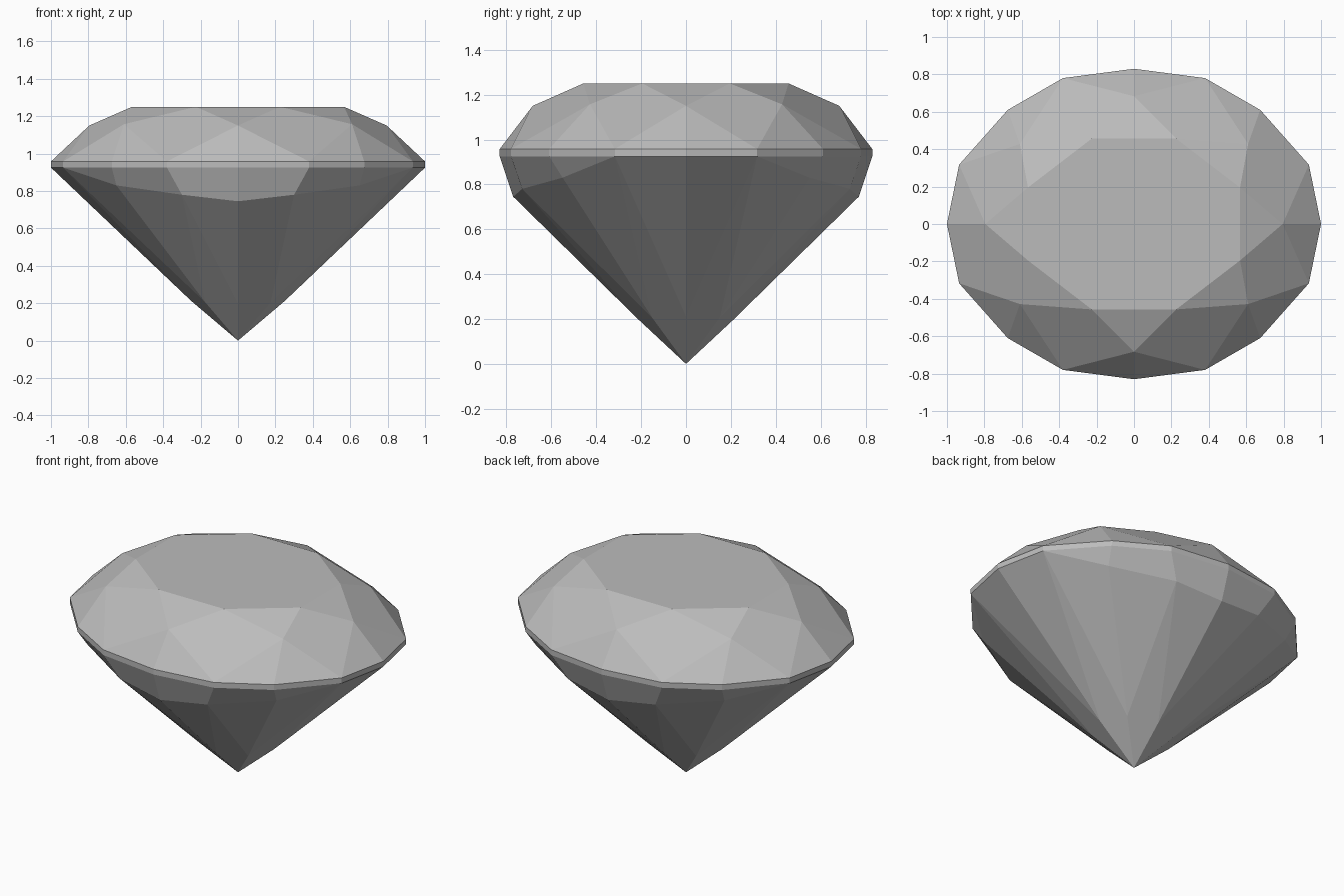
import bpy
import bmesh

cube = bpy.data.objects.get("Cube")
if cube:
    bpy.data.objects.remove(cube, do_unlink=True)

# One grey stone colour
stone = bpy.data.materials.new("grey stone")
stone.use_nodes = True
grey = (0.5, 0.5, 0.5, 1)
stone.diffuse_color = grey
stone.node_tree.nodes["Principled BSDF"].inputs["Base Color"].default_value = grey

# Quarter rings from the side (+x) to the back (+y); None marks unused directions
GIRDLE = [(1, 0), (.935, .317), (.675, .61), (.38, .78), (0, .83)]
TOP = [p + (.958,) for p in GIRDLE]
BOTTOM = [p + (.925,) for p in GIRDLE]
TABLE = [None, (.567, .195, 1.25), None, (.225, .457, 1.25), None]
STARS = [(.795, 0, 1.15), None, (.61, .428, 1.157), None, (0, .683, 1.15)]
BREAK = [BOTTOM[0], BOTTOM[1], (.65, .55, .83), (.3, .73, .78), (0, .77, .745)]
LOW = [(.25, 0, .212), None, (.175, .15, .205), None, (0, .212, .198)]

bm = bmesh.new()
verts = {}


def vert(ring, k):
    """Vertex in one of sixteen directions, mirrored from the quarter ring."""
    k %= 16
    q = k % 8
    x, y, z = ring[q if q <= 4 else 8 - q]
    x = -x if 4 < k < 12 else x
    y = -y if k > 8 else y
    key = (round(x, 4), round(y, 4), z)
    if key not in verts:
        verts[key] = bm.verts.new(key)
    return verts[key]


def facet(*corners):
    """Add a face, skipping corners that coincide."""
    unique = list(dict.fromkeys(vert(ring, k) for ring, k in corners))
    if len(unique) > 2:
        bm.faces.new(unique)


# Flat table
facet(*[(TABLE, k) for k in range(1, 16, 2)])

# Girdle band and the short facets below it
for k in range(16):
    facet((TOP, k), (BOTTOM, k), (BOTTOM, k + 1), (TOP, k + 1))
    facet((BOTTOM, k), (BREAK, k), (BREAK, k + 1), (BOTTOM, k + 1))

culet = [(0, 0, 0)] * 5
for k in range(0, 16, 2):
    # Crown: star, kite and upper girdle facets
    facet((TABLE, k - 1), (STARS, k), (TABLE, k + 1))
    facet((TABLE, k + 1), (STARS, k), (TOP, k + 1), (STARS, k + 2))
    facet((STARS, k), (TOP, k - 1), (TOP, k))
    facet((STARS, k), (TOP, k), (TOP, k + 1))
    # Pavilion: long facets and the kites meeting at the point
    facet((BREAK, k - 1), (LOW, k), (BREAK, k))
    facet((BREAK, k), (LOW, k), (BREAK, k + 1))
    facet((BREAK, k + 1), (LOW, k), (culet, 0), (LOW, k + 2))

bmesh.ops.recalc_face_normals(bm, faces=bm.faces)
mesh = bpy.data.meshes.new("cut_gem")
bm.to_mesh(mesh)
bm.free()
mesh.materials.append(stone)
gem = bpy.data.objects.new("cut_gem", mesh)
bpy.context.collection.objects.link(gem)
